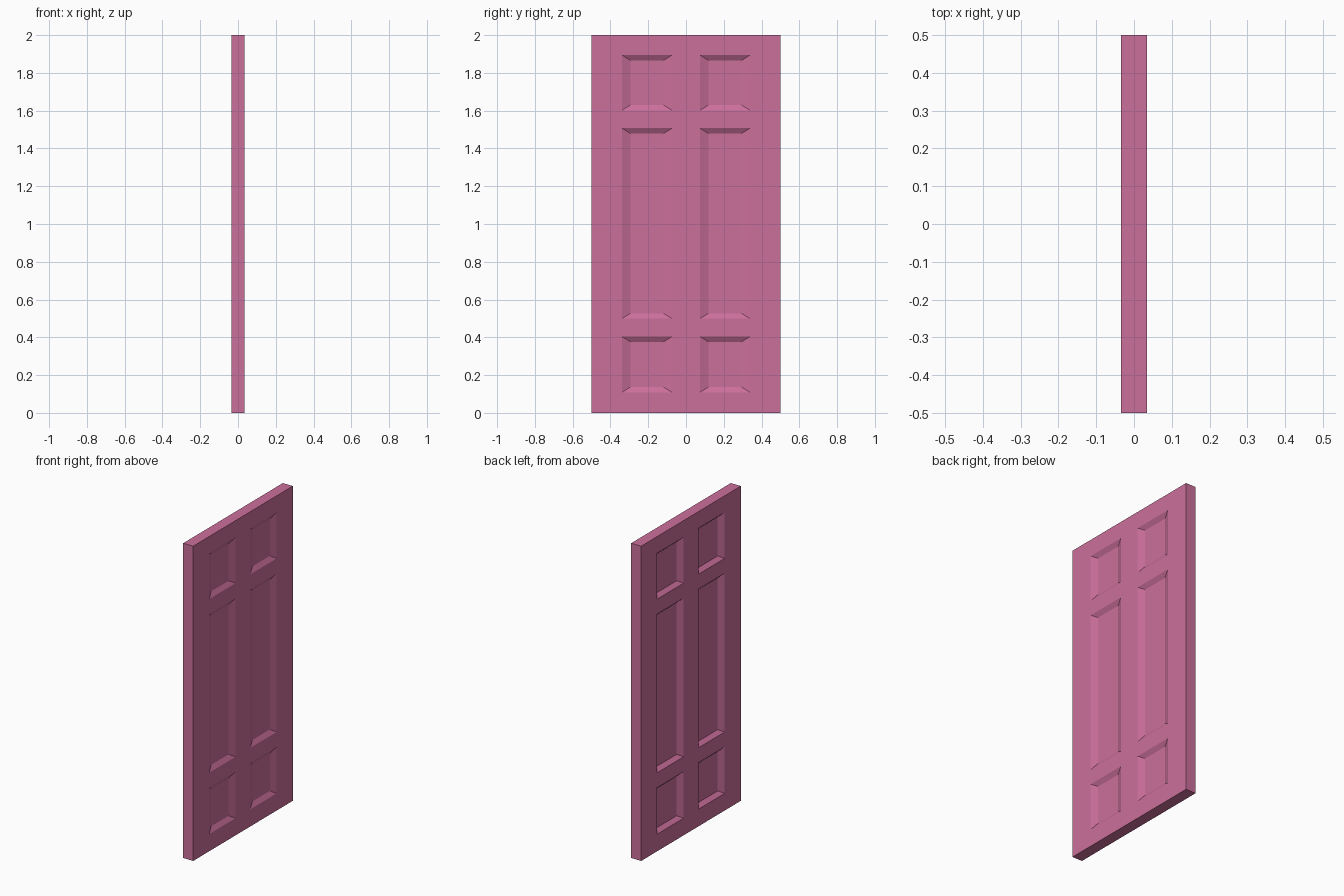
import bpy, bmesh

if "Cube" in bpy.data.objects:
    bpy.data.objects.remove(bpy.data.objects["Cube"])

T = 0.035                                        # half thickness
YS = [-0.5, -0.339, -0.074, 0.074, 0.339, 0.5]   # stile lines
ZS = [0, 0.109, 0.404, 0.499, 1.507, 1.602, 1.894, 2]  # rail lines

bm = bmesh.new()


def face(points):
    bm.faces.new([bm.verts.new(p) for p in points])


def door_side(s, wy, wz, depth):
    """One face of the door with six bevelled sunken panels."""
    x, xi = s * T, s * (T - depth)
    for i in range(5):
        for j in range(7):
            y0, y1, z0, z1 = YS[i], YS[i + 1], ZS[j], ZS[j + 1]
            outer = [(x, y0, z0), (x, y1, z0), (x, y1, z1), (x, y0, z1)]
            if i % 2 and j % 2:
                a, b, c, d = y0 + wy, y1 - wy, z0 + wz, z1 - wz
                inner = [(xi, a, c), (xi, b, c), (xi, b, d), (xi, a, d)]
                face(inner)
                for k in range(4):
                    n = (k + 1) % 4
                    face([outer[k], outer[n], inner[n], inner[k]])
            else:
                face(outer)


door_side(1, 0.045, 0.028, 0.0175)
door_side(-1, 0.036, 0.022, 0.025)

# Weld the panels, then join both sides around the rim
bmesh.ops.remove_doubles(bm, verts=bm.verts, dist=1e-5)
rim = [e for e in bm.edges if e.is_boundary]
bmesh.ops.bridge_loops(bm, edges=rim)
bmesh.ops.recalc_face_normals(bm, faces=bm.faces)
# Merge the coplanar grid into clean flat faces
bmesh.ops.dissolve_limit(bm, angle_limit=0.01, verts=bm.verts, edges=bm.edges)
bmesh.ops.triangulate(bm, faces=[f for f in bm.faces if len(f.verts) > 4])

mesh = bpy.data.meshes.new("door")
bm.to_mesh(mesh)
bm.free()
door = bpy.data.objects.new("door", mesh)
bpy.context.collection.objects.link(door)

mat = bpy.data.materials.new("pink_paint")
mat.diffuse_color = (0.60, 0.16, 0.33, 1)
mat.use_nodes = True
mat.node_tree.nodes["Principled BSDF"].inputs["Base Color"].default_value = mat.diffuse_color
mesh.materials.append(mat)
